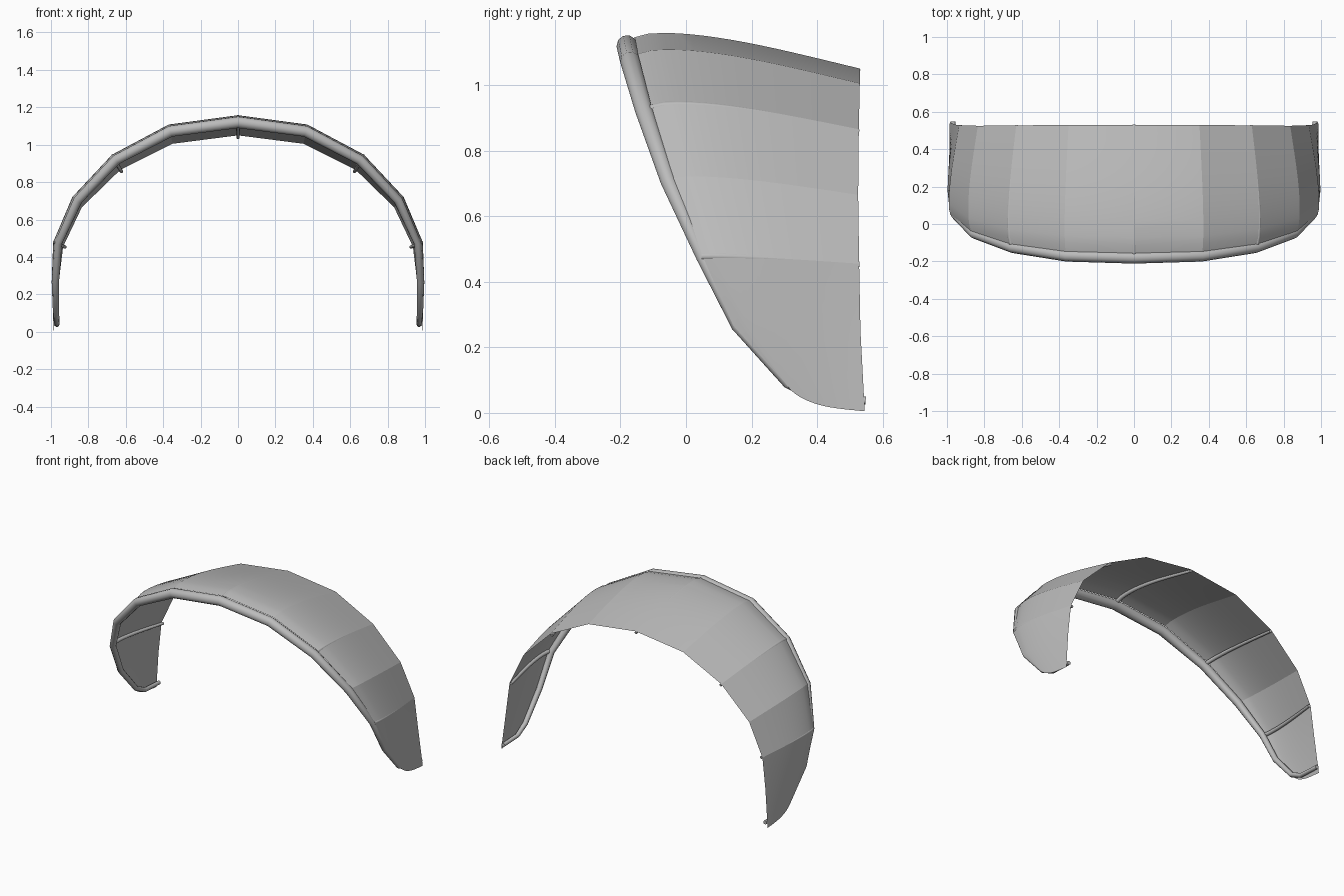
import bpy, bmesh
from math import sin, cos, pi, radians
from mathutils import Vector

cube = bpy.data.objects.get("Cube")
if cube:
    bpy.data.objects.remove(cube)

# One grey fabric for the whole kite
fabric = bpy.data.materials.new("grey fabric")
fabric.use_nodes = True
GREY = (0.5, 0.5, 0.5, 1)
fabric.diffuse_color = GREY
fabric.node_tree.nodes["Principled BSDF"].inputs["Base Color"].default_value = GREY

# Half-span stations: tube centre, tube radius, trailing point,
# outward lean in degrees, camber, set-back of the canopy on the tube
STATIONS = [
    ((0, -.18, 1.12), .032, (0, .53, 1.05), 0, .035, .75),
    ((.36, -.17, 1.072), .031, (.35, .53, 1.005), 15, .035, .75),
    ((.65, -.127, .92), .028, (.63, .527, .865), 37, .033, .75),
    ((.855, -.053, .705), .025, (.835, .525, .665), 57, .03, .6),
    ((.96, .05, .475), .02, (.935, .528, .455), 78, .02, 0),
    ((.975, .155, .265), .018, (.96, .532, .25), 87, .01, -.6),
    ((.972, .31, .09), .016, (.985, .545, .005), 180, .03, -.4),
]
CHORD_STEPS = 16


def outward(lean):
    return Vector((sin(radians(lean)), 0, cos(radians(lean))))


def chord(station):
    """Cambered canopy section from leading to trailing edge."""
    centre, r, trail, lean, camber, back = station
    n = outward(lean)
    side = n if lean < 100 else Vector((1, 0, 0))
    lead = Vector(centre) + side * r * (.75 if back > 0 else 1) + Vector((0, back * r, 0))
    points = []
    for i in range(CHORD_STEPS + 1):
        t = i / CHORD_STEPS
        points.append(lead.lerp(Vector(trail), t) + n * camber * sin(pi * t ** .65))
    return points


def flip(p):
    return Vector((-p[0], p[1], p[2]))


def smooth(obj, angle):
    bpy.ops.object.select_all(action='DESELECT')
    obj.select_set(True)
    bpy.context.view_layer.objects.active = obj
    bpy.ops.object.shade_smooth_by_angle(angle=radians(angle))


def tube(name, points, radii):
    """Round capped tube swept along a polyline."""
    curve = bpy.data.curves.new(name, 'CURVE')
    curve.dimensions = '3D'
    curve.bevel_depth = 1
    curve.bevel_resolution = 3
    curve.use_fill_caps = True
    spline = curve.splines.new('POLY')
    spline.points.add(len(points) - 1)
    for target, p, r in zip(spline.points, points, radii):
        target.co = (*p, 1)
        target.radius = r
    curve.materials.append(fabric)
    obj = bpy.data.objects.new(name, curve)
    bpy.context.collection.objects.link(obj)
    bpy.ops.object.select_all(action='DESELECT')
    obj.select_set(True)
    bpy.context.view_layer.objects.active = obj
    bpy.ops.object.convert(target='MESH')
    smooth(bpy.context.view_layer.objects.active, 40)


# Canopy: sections joined across the span, creased at each panel seam
half = [chord(s) for s in STATIONS]
sections = [[flip(p) for p in row] for row in reversed(half[1:])] + half
bm = bmesh.new()
grid = [[bm.verts.new(p) for p in row] for row in sections]
for a, b in zip(grid, grid[1:]):
    for j in range(CHORD_STEPS):
        bm.faces.new((a[j], b[j], b[j + 1], a[j + 1]))
mesh = bpy.data.meshes.new("canopy")
bm.to_mesh(mesh)
bm.free()
mesh.materials.append(fabric)
canopy = bpy.data.objects.new("canopy", mesh)
bpy.context.collection.objects.link(canopy)
smooth(canopy, 15)

# Leading edge tube, curling back along each wing tip
path = [Vector(s[0]) for s in STATIONS] + [Vector((.968, .4, .045)), Vector((.968, .548, .038))]
radii = [s[1] for s in STATIONS] + [.014, .013]
tube("leading_edge", [flip(p) for p in reversed(path[1:])] + path, radii[:0:-1] + radii)

# Struts under the canopy at every second seam
for index, label in ((0, "centre"), (2, "inner"), (4, "outer")):
    inset = outward(STATIONS[index][3]) * -.011
    line = [p + inset for p in half[index]]
    sizes = [.013 - .004 * i / CHORD_STEPS for i in range(len(line))]
    if index == 0:
        tube("centre_strut", line, sizes)
    else:
        tube(label + "_strut_left", line, sizes)
        tube(label + "_strut_right", [flip(p) for p in line], sizes)
